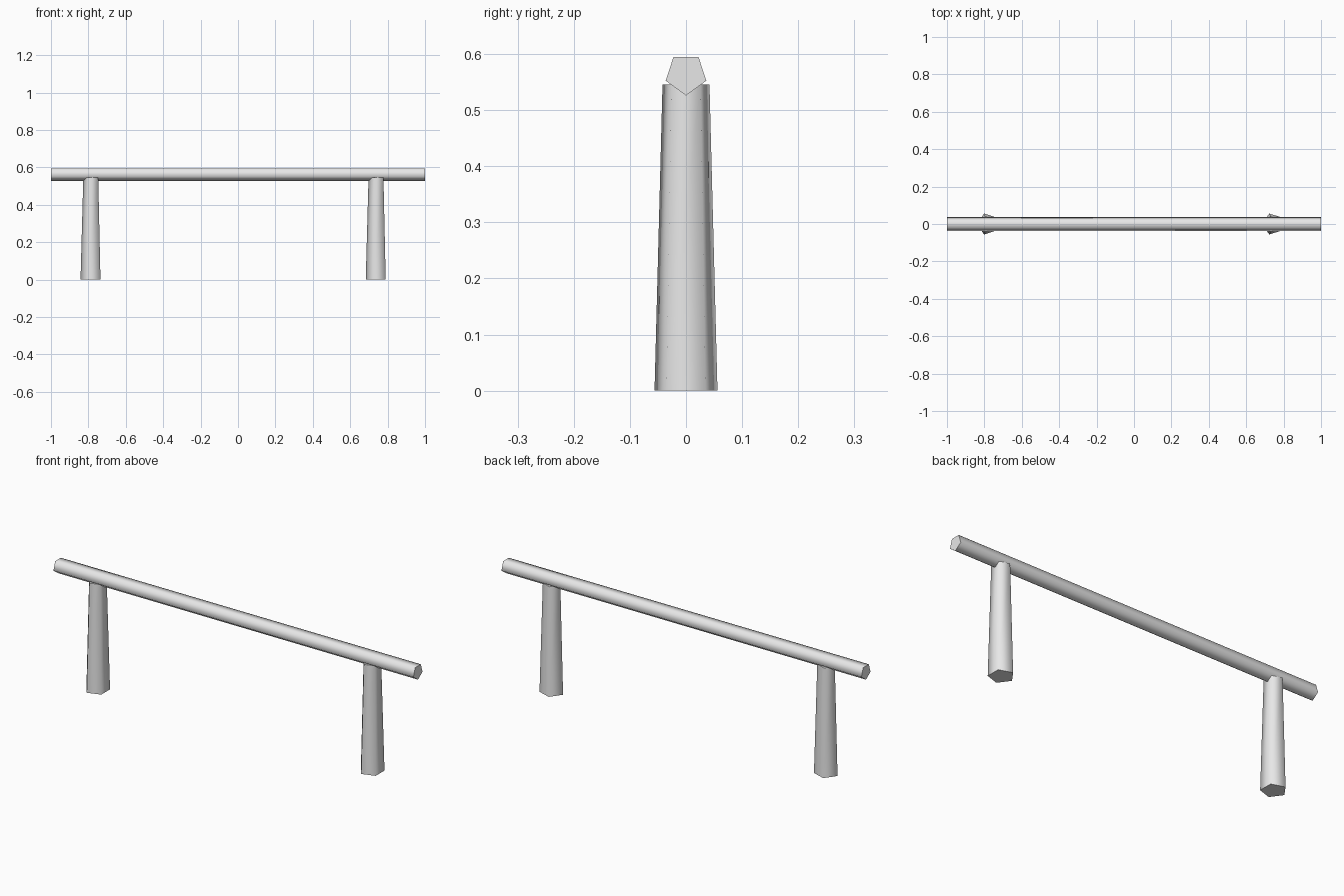
import bpy
import math
from mathutils import Matrix, Vector

cube = bpy.data.objects.get("Cube")
if cube:
    bpy.data.objects.remove(cube, do_unlink=True)

grey = bpy.data.materials.new("plain_grey")
grey.use_nodes = True
colour = (0.8, 0.8, 0.8, 1)
grey.diffuse_color = colour
grey.node_tree.nodes["Principled BSDF"].inputs["Base Color"].default_value = colour

SIDES = 5


def tapered_bar(name, radius_start, radius_end, length, matrix):
    """Capped five-sided bar along local z, with one corner on local -x."""
    verts = []
    for radius, z in ((radius_start, 0), (radius_end, length)):
        for i in range(SIDES):
            a = math.pi + math.tau * i / SIDES
            verts.append(matrix @ Vector((radius * math.cos(a), radius * math.sin(a), z)))
    ring = range(SIDES)
    faces = [(i, (i + 1) % SIDES, (i + 1) % SIDES + SIDES, i + SIDES) for i in ring]
    faces += [tuple(reversed(ring)), tuple(i + SIDES for i in ring)]
    mesh = bpy.data.meshes.new(name)
    mesh.from_pydata(verts, [], faces)
    mesh.materials.append(grey)
    obj = bpy.data.objects.new(name, mesh)
    bpy.context.collection.objects.link(obj)
    # Round shading along the sides, crisp edges at the caps
    bpy.ops.object.select_all(action="DESELECT")
    obj.select_set(True)
    bpy.context.view_layer.objects.active = obj
    bpy.ops.object.shade_smooth_by_angle(angle=math.radians(80))
    return obj


# Horizontal rail, one corner pointing down
along_x = Matrix(((0, 0, 1), (0, 1, 0), (1, 0, 0))).to_4x4()
flip = Matrix.Diagonal((1, -1, 1, 1))  # keeps the faces outward
tapered_bar("rail", 0.038, 0.038, 2.0,
            Matrix.Translation((-1, 0, 0.564)) @ flip @ along_x)

# Tapered posts
for name, x in (("right_post", -0.783), ("left_post", 0.742)):
    tapered_bar(name, 0.059, 0.044, 0.546, Matrix.Translation((x, 0, 0)))
